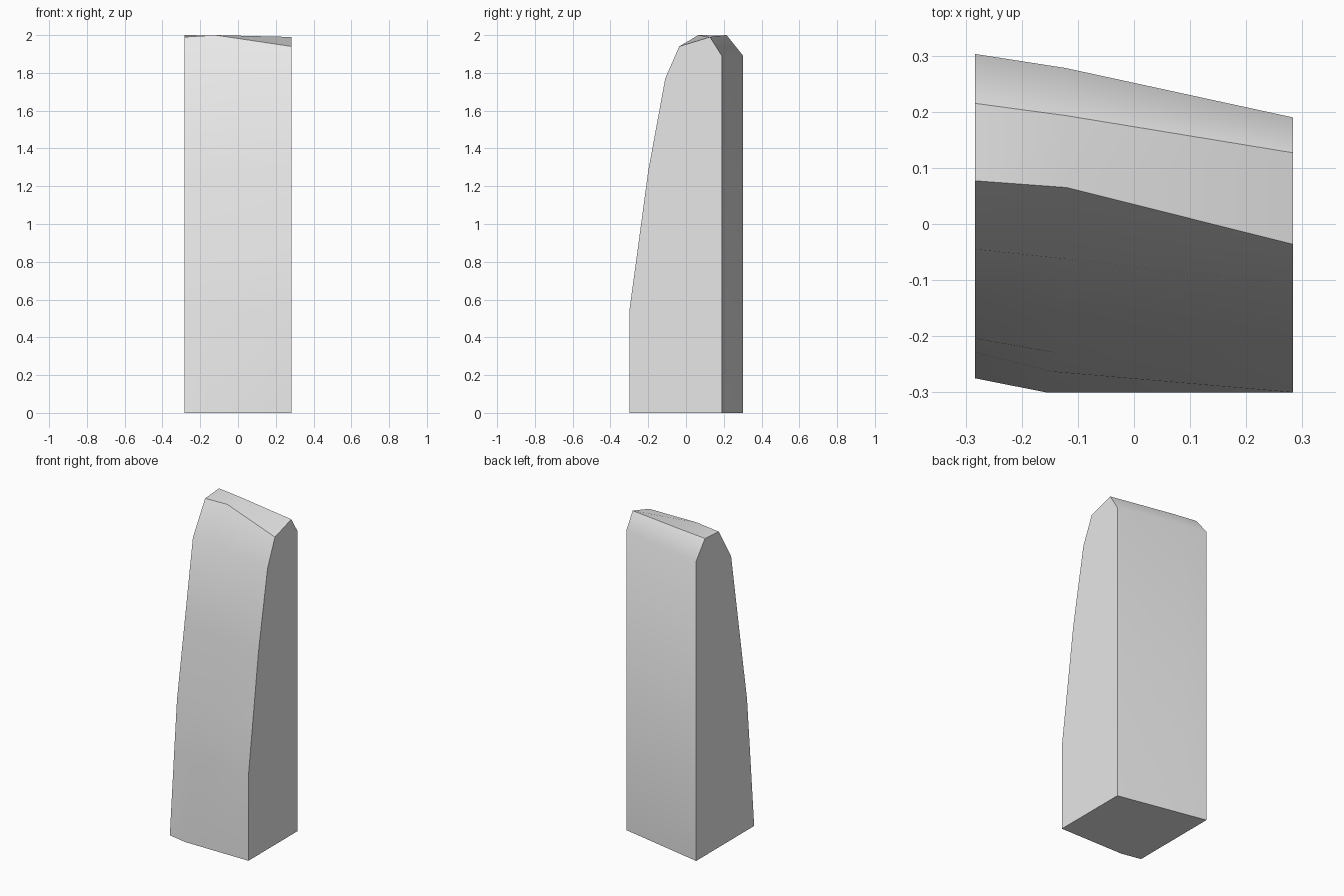
import bpy, bmesh, math

cube = bpy.data.objects.get("Cube")
if cube:
    bpy.data.objects.remove(cube, do_unlink=True)

# Single plain grey material
grey = bpy.data.materials.new("plain_grey")
grey.use_nodes = True
colour = (0.8, 0.8, 0.8, 1)
grey.diffuse_color = colour
grey.node_tree.nodes["Principled BSDF"].inputs["Base Color"].default_value = colour

# Side profiles (y, z): up the curved front, over the crest, down the flat back
right_side = [(-.275, 0), (-.229, .54), (-.204, .826), (-.129, 1.28), (-.045, 1.79),
              (.077, 1.99), (.215, 2), (.303, 1.89), (.303, 0)]
front_crease = [(-.30, 0), (-.263, .54), (-.229, .826), (-.154, 1.28), (-.062, 1.79),
                (.065, 2), (.193, 1.998), (.278, 1.89), (.278, 0)]
left_side = [(-.30, 0), (-.30, .54), (-.261, .826), (-.20, 1.28), (-.11, 1.77),
             (-.036, 1.94), (.127, 1.99), (.19, 1.89), (.19, 0)]
# The crease drifts slightly from x = -0.157 at the foot to -0.12 at the crest
sections = [(-.283, -.283, right_side), (-.157, -.12, front_crease), (.283, .283, left_side)]

# Loft the profiles into a closed block
bm = bmesh.new()
loops = []
for x_foot, x_top, profile in sections:
    loops.append([bm.verts.new((x_foot + (x_top - x_foot) * z / 2, y, z)) for y, z in profile])
for a, b in zip(loops, loops[1:]):
    for i in range(len(a)):
        j = (i + 1) % len(a)
        bm.faces.new((a[i], a[j], b[j], b[i]))
bm.faces.new(loops[0])
bm.faces.new(loops[-1])
bmesh.ops.recalc_face_normals(bm, faces=bm.faces)

mesh = bpy.data.meshes.new("stone_block")
bm.to_mesh(mesh)
bm.free()
mesh.materials.append(grey)
block = bpy.data.objects.new("stone_block", mesh)
bpy.context.collection.objects.link(block)

# Smooth front and rear chamfer, crisp outline edges
bpy.ops.object.select_all(action='DESELECT')
block.select_set(True)
bpy.context.view_layer.objects.active = block
bpy.ops.object.shade_smooth_by_angle(angle=math.radians(44))
